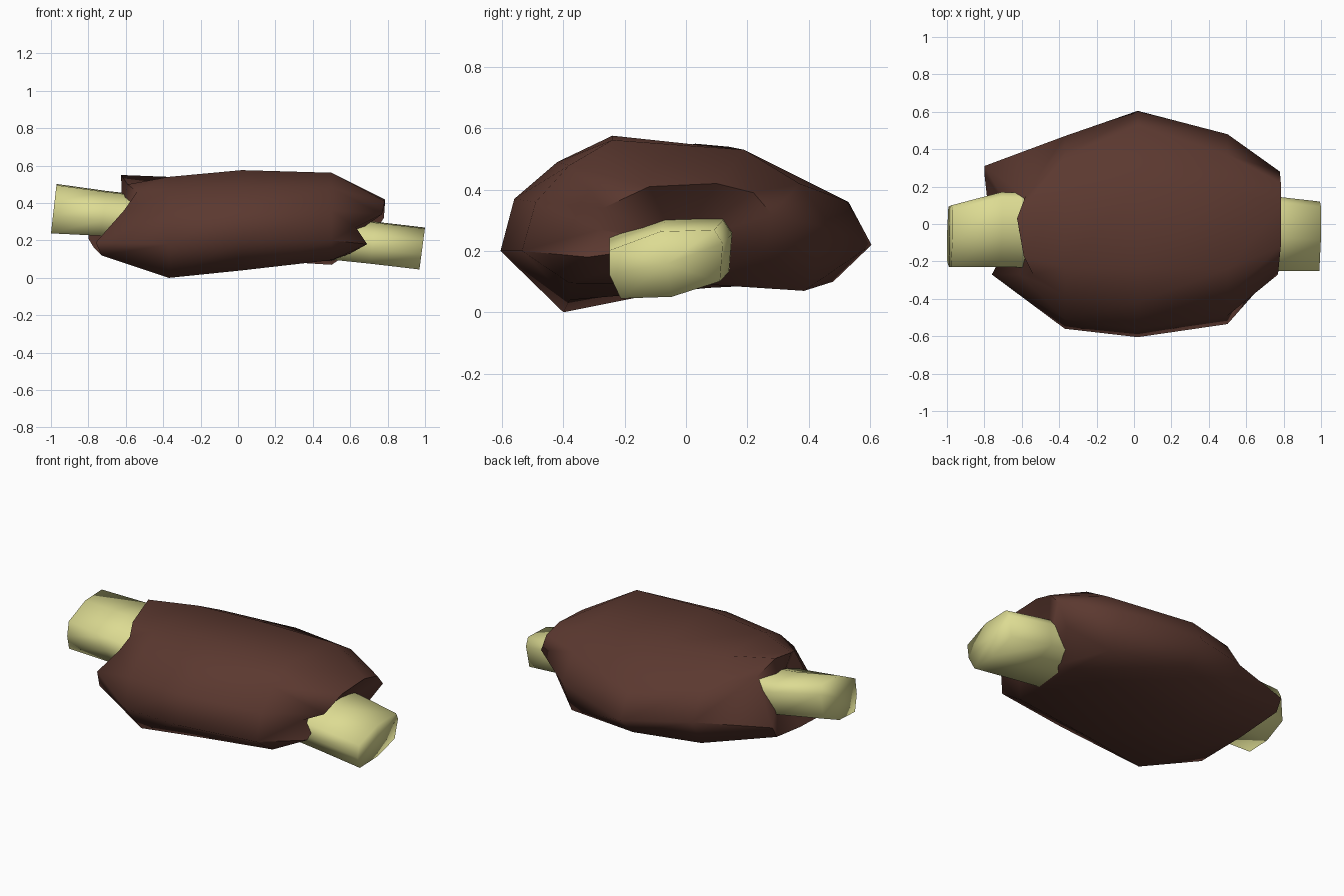
import bpy, bmesh, math

if "Cube" in bpy.data.objects:
    bpy.data.objects.remove(bpy.data.objects["Cube"])

def material(name, rgb):
    m = bpy.data.materials.new(name)
    m.diffuse_color = (*rgb, 1)
    m.use_nodes = True
    m.node_tree.nodes["Principled BSDF"].inputs["Base Color"].default_value = m.diffuse_color
    return m

def loft(name, rings, caps, mat, angle):
    """Skin a closed solid through matching rings; each cap fans to a centre point."""
    bm = bmesh.new()
    loops = [[bm.verts.new(p) for p in ring] for ring in rings]
    n = len(loops[0])
    for a, b in zip(loops, loops[1:]):
        for i in range(n):
            j = (i + 1) % n
            bm.faces.new((a[i], a[j], b[j], b[i]))
    for loop, centre in zip((loops[0], loops[-1]), caps):
        c = bm.verts.new(centre)
        for i in range(n):
            bm.faces.new((loop[i], loop[(i + 1) % n], c))
    bmesh.ops.recalc_face_normals(bm, faces=bm.faces)
    me = bpy.data.meshes.new(name)
    bm.to_mesh(me)
    bm.free()
    me.materials.append(mat)
    ob = bpy.data.objects.new(name, me)
    bpy.context.collection.objects.link(ob)
    bpy.ops.object.select_all(action='DESELECT')
    ob.select_set(True)
    bpy.context.view_layer.objects.active = ob
    bpy.ops.object.shade_smooth_by_angle(angle=math.radians(angle))
    return ob

brown = material("roast brown", (0.105, 0.040, 0.029))
cream = material("bone cream", (0.72, 0.71, 0.29))

# Meat: ragged ends, where the bone breaks through
left_end = [(-.76, -.27, .19), (-.61, -.27, .36), (-.54, -.27, .46), (-.59, -.17, .50),
            (-.625, .03, .55), (-.58, .15, .47), (-.80, .31, .28), (-.80, .27, .21),
            (-.77, .0, .16), (-.73, -.29, .12)]
right_end = [(.69, -.32, .18), (.63, -.28, .27), (.77, -.27, .34), (.785, -.12, .41),
             (.785, .10, .42), (.785, .22, .39), (.78, .28, .32), (.70, .26, .20),
             (.56, .05, .11), (.60, -.27, .13)]

# Meat: belly cross-sections (x, [(y, z)...])
belly = [
    (-0.37, [(-0.56, .18), (-0.51, .35), (-0.38, .47), (-0.23, .54), (0.14, .54),
             (0.36, .43), (0.47, .26), (0.38, .10), (0.05, .09), (-0.40, .0)]),
    (0.02, [(-0.605, .20), (-0.56, .37), (-0.42, .49), (-0.24, .576), (0.19, .53),
            (0.53, .36), (0.605, .22), (0.48, .10), (0.08, .08), (-0.38, .04)]),
    (0.50, [(-0.535, .20), (-0.49, .36), (-0.38, .48), (-0.24, .562), (0.19, .53),
            (0.37, .42), (0.48, .27), (0.385, .07), (0.08, .09), (-0.38, .095)]),
]
loft("meat",
     [left_end] + [[(x, y, z) for y, z in pts] for x, pts in belly] + [right_end],
     [(-.62, .0, .34), (.60, -.03, .22)], brown, 70)

# Bone: one eight-sided profile, carried along a sloping centre line
profile = [(-1, .4), (-.1, .95), (.85, 1), (1, .6), (.95, -.5), (.1, -.95), (-.8, -1), (-1, -.3)]
stations = [  # x, centre y, centre z, half width, half height
    (-0.985, -0.065, .370, .165, .132),
    (-0.72, -0.03, .345, .20, .120),
    (0.72, -0.05, .188, .20, .112),
    (0.985, -0.065, .157, .185, .112),
]
rings = [[(x + .015 * v, cy + hy * u, cz + hz * v) for u, v in profile]
         for x, cy, cz, hy, hz in stations]
loft("bone", rings, [stations[0][:3], stations[-1][:3]], cream, 180)
